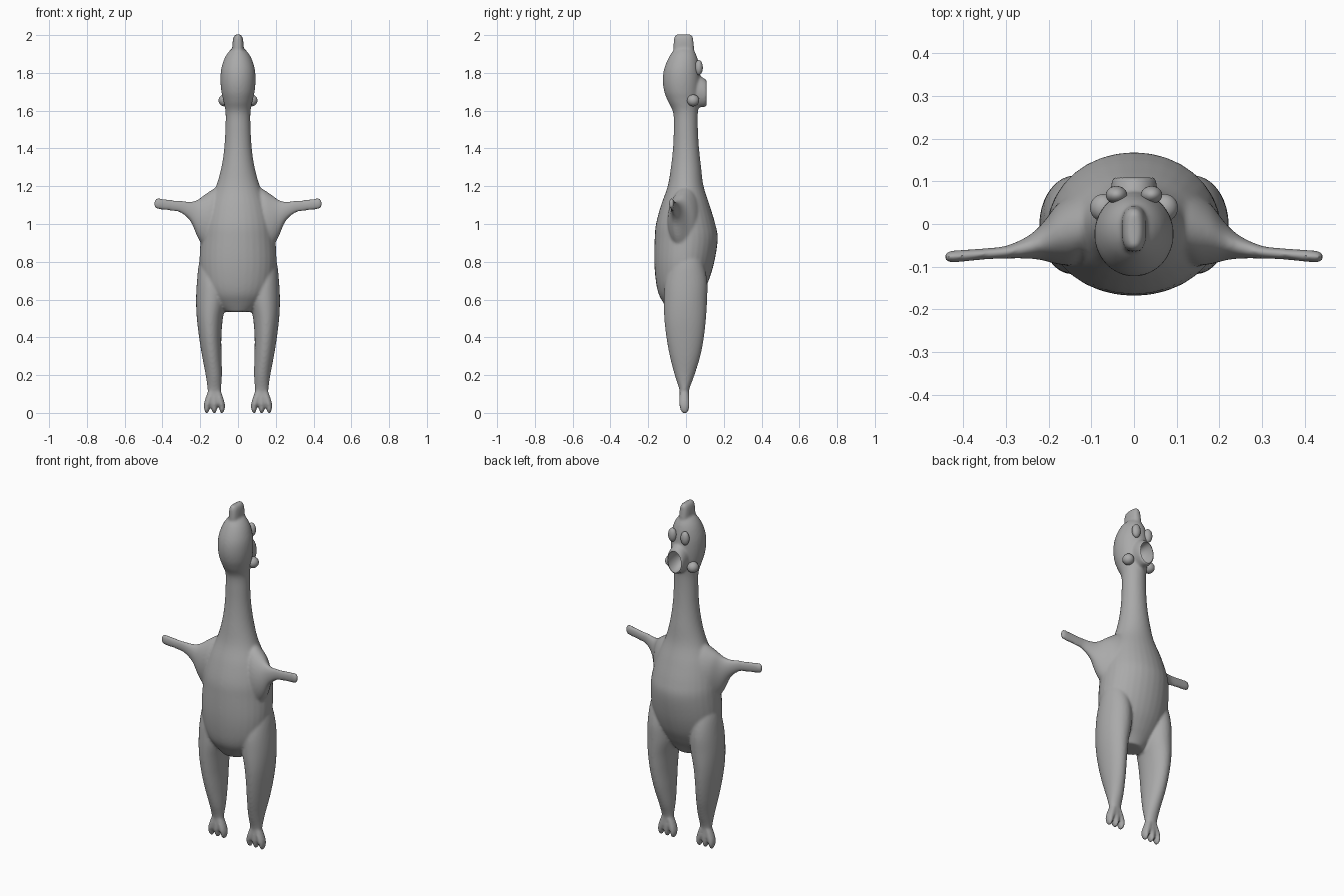
import bpy, bmesh, math
from mathutils import Vector

if "Cube" in bpy.data.objects:
    bpy.data.objects.remove(bpy.data.objects["Cube"])

grey = bpy.data.materials.new("rubber_grey")
grey.diffuse_color = (0.40, 0.40, 0.40, 1)
grey.use_nodes = True
grey.node_tree.nodes["Principled BSDF"].inputs["Base Color"].default_value = grey.diffuse_color


def smooth_rows(rows, n=5):
    """Catmull-Rom interpolation between section rows."""
    out = []
    for i in range(len(rows) - 1):
        p0, p1, p2, p3 = (Vector(rows[max(0, min(len(rows) - 1, i + k))]) for k in (-1, 0, 1, 2))
        for s in range(n):
            t = s / n
            out.append(0.5 * (2 * p1 + (p2 - p0) * t + (2 * p0 - 5 * p1 + 4 * p2 - p3) * t * t
                              + (3 * p1 - p0 - 3 * p2 + p3) * t ** 3))
    return out + [Vector(rows[-1])]


def loft(bm, rows, place, power=1.0, sides=32):
    """Elliptical sections (s, a0, ra, b0, rb) joined into a closed skin."""
    rings = []
    for s, a0, ra, b0, rb in smooth_rows(rows):
        ring = []
        for k in range(sides):
            c, d = math.cos(2 * math.pi * k / sides), math.sin(2 * math.pi * k / sides)
            c, d = math.copysign(abs(c) ** power, c), math.copysign(abs(d) ** power, d)
            ring.append(bm.verts.new(place(s, a0 + max(ra, .002) * c, b0 + max(rb, .002) * d)))
        rings.append(ring)
    for r, q in zip(rings, rings[1:]):
        for k in range(sides):
            j = (k + 1) % sides
            bm.faces.new((r[k], r[j], q[j], q[k]))
    bm.faces.new(rings[0][::-1])
    bm.faces.new(rings[-1])


def up(s, a, b):
    return (a, b, s)


def make(name, bm):
    bmesh.ops.recalc_face_normals(bm, faces=bm.faces)
    me = bpy.data.meshes.new(name)
    bm.to_mesh(me)
    bm.free()
    ob = bpy.data.objects.new(name, me)
    bpy.context.collection.objects.link(ob)
    me.materials.append(grey)
    return ob


def ball(name, loc, scale):
    bpy.ops.mesh.primitive_uv_sphere_add(segments=32, ring_count=20, radius=1, location=loc)
    ob = bpy.context.object
    ob.name = name
    ob.scale = scale
    ob.data.materials.append(grey)
    bpy.ops.object.shade_smooth()
    return ob


bm = bmesh.new()
# torso, neck and head: z, x centre, x radius, back and front y
profile = [(.535, .07, -.09, .03), (.58, .12, -.118, .055), (.63, .16, -.145, .085), (.70, .19, -.160, .120),
           (.80, .203, -.168, .150), (.92, .198, -.166, .168), (1.0, .188, -.159, .155),
           (1.1, .160, -.132, .125), (1.2, .116, -.097, .093), (1.3, .088, -.080, .080),
           (1.4, .073, -.069, .069), (1.5, .067, -.065, .063), (1.59, .066, -.068, .063),
           (1.65, .077, -.096, .070), (1.70, .088, -.115, .074), (1.76, .093, -.123, .076),
           (1.82, .089, -.116, .072), (1.88, .070, -.092, .060), (1.92, .042, -.064, .040),
           (1.94, .010, -.030, .015)]
loft(bm, [(z, 0, rx, (y0 + y1) / 2, (y1 - y0) / 2) for z, rx, y0, y1 in profile], up)
# comb
loft(bm, [(1.86, 0, .030, -.012, .056), (1.93, 0, .030, -.012, .055), (1.975, 0, .027, -.013, .051),
          (1.995, 0, .020, -.013, .047), (2.003, 0, .012, -.013, .038)], up, .75)
# open beak, projecting to +y
loft(bm, [(0, 0, .055, 1.70, .085), (.07, 0, .055, 1.70, .083), (.095, 0, .053, 1.695, .076),
          (.110, 0, .050, 1.692, .070)], lambda s, a, b: (a, s, b))
for side in (-1, 1):
    # legs: z, inner and outer x, back and front y
    leg = [(.06, .090, .160, -.034, .018), (.12, .090, .161, -.035, .017), (.20, .085, .171, -.060, .045),
           (.30, .087, .190, -.086, .076), (.40, .088, .206, -.104, .095), (.50, .080, .218, -.115, .106),
           (.60, .060, .222, -.118, .112), (.70, .060, .217, -.110, .112), (.80, .07, .205, -.08, .09),
           (.90, .09, .175, -.04, .05)]
    loft(bm, [(z, side * (a + b) / 2, (b - a) / 2, (c + d) / 2, (d - c) / 2) for z, a, b, c, d in leg], up)
    # toes
    for d in (-.040, 0, .040):
        loft(bm, [(.11, side * (.125 + d * .4), .020, -.009, .024), (.06, side * (.125 + d * .8), .021, -.009, .028),
                  (.03, side * (.125 + d), .016, -.008, .026), (.008, side * (.125 + d), .011, -.007, .019),
                  (-.003, side * (.125 + d), .005, -.007, .010)], up)
    # wings: x, y centre and radius, z centre and radius
    loft(bm, [(.10, 0, .08, 1.02, .185), (.14, -.012, .085, 1.015, .165), (.18, -.024, .070, 1.015, .138),
              (.215, -.042, .043, 1.03, .098), (.25, -.055, .026, 1.065, .054), (.30, -.066, .015, 1.09, .033),
              (.35, -.070, .013, 1.098, .029), (.42, -.076, .014, 1.107, .029), (.436, -.077, .012, 1.108, .025),
              (.442, -.077, .007, 1.108, .016)], lambda s, a, b: (side * s, a, b))
body = make("chicken_body", bm)

# fuse the parts into one soft skin
m = body.modifiers.new("fuse", 'REMESH')
m.mode = 'VOXEL'
m.voxel_size = 0.007
m = body.modifiers.new("soften", 'SMOOTH')
m.factor = 0.5
m.iterations = 7

# hollow the mouth
cutter = ball("mouth_cutter", (0, .112, 1.692), (.044, .085, .063))
cutter.hide_render = True
m = body.modifiers.new("mouth", 'BOOLEAN')
m.operation = 'DIFFERENCE'
m.object = cutter
bpy.ops.object.select_all(action='DESELECT')
body.select_set(True)
bpy.context.view_layer.objects.active = body
bpy.ops.object.convert(target='MESH')
bpy.ops.object.shade_smooth_by_angle(angle=math.radians(40))
bpy.data.objects.remove(cutter)

# eyes and wattles
for side, tag in ((-1, "left"), (1, "right")):
    ball("eye_" + tag, (side * .041, .068, 1.828), (.025, .021, .040))
    ball("wattle_" + tag, (side * .072, .038, 1.654), (.031, .032, .031))
